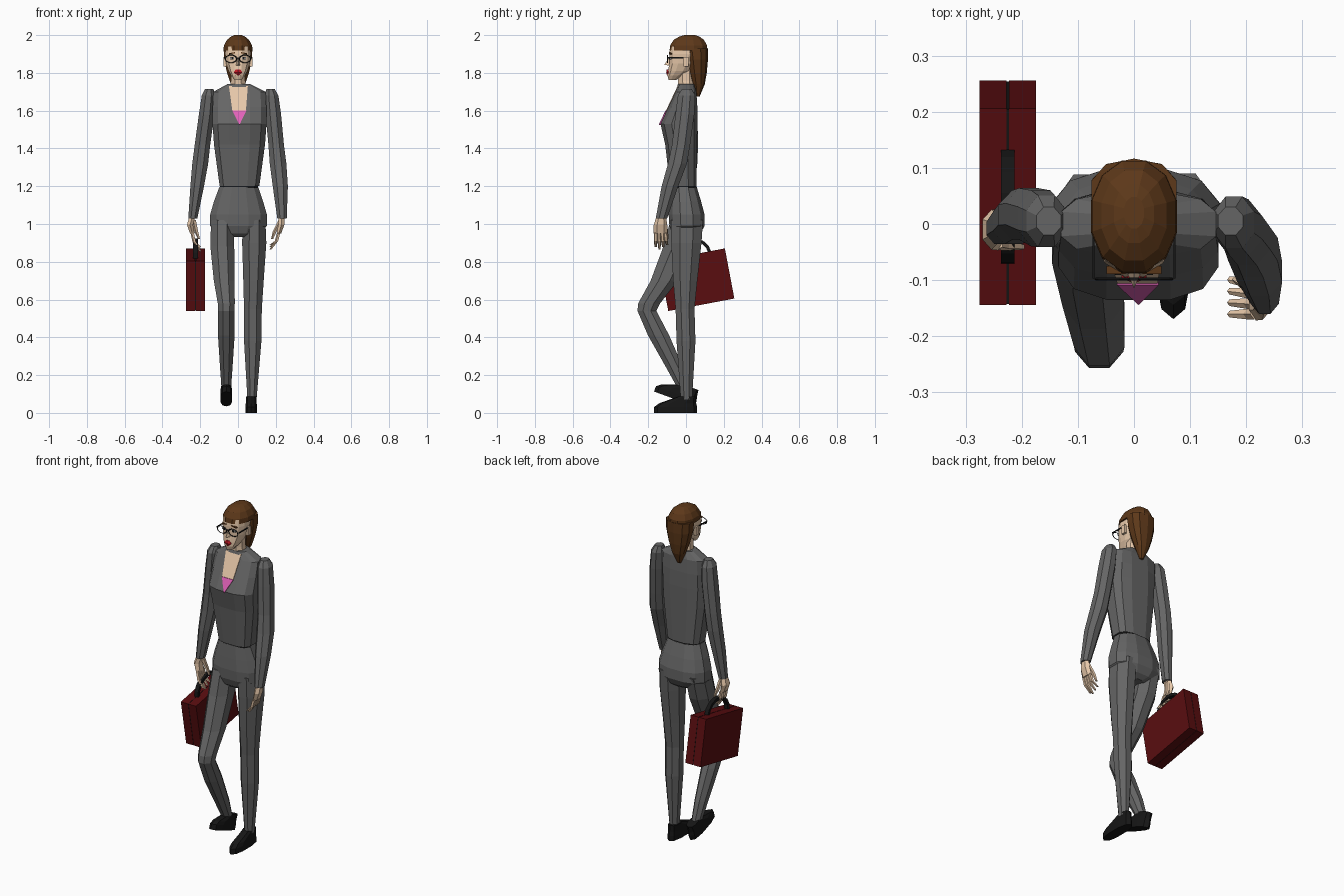
import bpy, bmesh, math
from mathutils import Vector


def material(name, r, g, b):
    m = bpy.data.materials.new(name)
    m.diffuse_color = (r, g, b, 1)
    return m


SUIT = material("suit_grey", .13, .13, .13)
SKIN = material("skin", .80, .58, .40)
HAIR = material("hair_brown", .11, .04, .01)
BLACK = material("black", .008, .008, .008)
WINE = material("case_red", .10, .004, .005)
PINK = material("pink", .75, .12, .48)
RED = material("lip_red", .55, .01, .02)
WHITE = material("white", .8, .8, .8)


def finish(name, bm, mat):
    bmesh.ops.recalc_face_normals(bm, faces=bm.faces[:])
    me = bpy.data.meshes.new(name)
    bm.to_mesh(me)
    bm.free()
    ob = bpy.data.objects.new(name, me)
    bpy.context.collection.objects.link(ob)
    me.materials.append(mat)
    return ob


def loft(name, rings, mat, n=8, p=1.0):
    """Skin horizontal rings (cx, cy, z, rx, ry); p < 1 makes them boxier."""
    bm = bmesh.new()
    k = math.cos(math.pi / n) ** p
    loops = []
    for cx, cy, z, rx, ry in rings:
        loop = []
        for i in range(n):
            a = 2 * math.pi * (i + .5) / n
            c, s = math.cos(a), math.sin(a)
            loop.append(bm.verts.new((cx + rx * math.copysign(abs(c) ** p, c) / k,
                                      cy + ry * math.copysign(abs(s) ** p, s) / k, z)))
        loops.append(loop)
    for a, b in zip(loops, loops[1:]):
        for i in range(n):
            j = (i + 1) % n
            bm.faces.new((a[i], a[j], b[j], b[i]))
    bm.faces.new(loops[0])
    bm.faces.new(loops[-1])
    return finish(name, bm, mat)


def box(name, loc, dims, mat, rot=(0, 0, 0)):
    bm = bmesh.new()
    bmesh.ops.create_cube(bm, size=1)
    bmesh.ops.scale(bm, vec=dims, verts=bm.verts[:])
    ob = finish(name, bm, mat)
    ob.location, ob.rotation_euler = loc, rot
    return ob


def plate(name, pts, mat):
    """Thin chest panel following the sloped front of the jacket."""
    bm = bmesh.new()
    f = bm.faces.new([bm.verts.new((x, -.135 + (z - 1.53) * .47 - off, z)) for x, z, off in pts])
    ext = bmesh.ops.extrude_face_region(bm, geom=[f])
    bmesh.ops.translate(bm, vec=(0, .015, 0),
                        verts=[v for v in ext["geom"] if isinstance(v, bmesh.types.BMVert)])
    return finish(name, bm, mat)


# Jacket, blouse and trousers seat
loft("jacket", [(.008, -.015, 1.20, .105, .070), (.008, -.026, 1.42, .135, .084),
                (.008, -.037, 1.53, .143, .098), (.008, -.0165, 1.62, .142, .0765),
                (.008, 0, 1.70, .138, .055), (.005, 0, 1.74, .062, .043)], SUIT, 12, .7)
plate("chest_skin", [(-.048, 1.73, .004), (.052, 1.73, .004), (.042, 1.60, .004),
                     (.008, 1.53, .004), (-.03, 1.60, .004)], SKIN)
plate("blouse", [(-.03, 1.60, .007), (.044, 1.60, .007), (.008, 1.525, .007)], PINK)
loft("belt", [(.006, -.013, 1.19, .101, .068), (.006, -.013, 1.202, .101, .068)], BLACK, 12, .7)
loft("hips", [(.004, -.013, 1.195, .103, .070), (.003, -.004, 1.12, .130, .084),
              (.003, .003, 1.05, .150, .095), (.003, .005, .99, .150, .093),
              (.003, .002, .95, .115, .075), (.003, 0, .93, .05, .05)], SUIT, 12, .8)

# Legs: the left is straight, the right is bent in mid step
loft("left_leg", [(.085, .005, 1.02, .060, .085), (.086, .002, .90, .064, .080),
                  (.082, -.004, .70, .054, .064), (.079, -.005, .55, .047, .050),
                  (.078, .0, .38, .046, .050), (.074, .002, .07, .024, .030)], SUIT, 8)
loft("right_leg", [(-.083, .003, 1.02, .060, .085), (-.083, -.035, .88, .063, .085),
                   (-.073, -.115, .70, .055, .072), (-.062, -.195, .58, .045, .058),
                   (-.062, -.207, .54, .043, .050), (-.062, -.145, .41, .044, .056),
                   (-.062, -.06, .24, .033, .045), (-.062, -.003, .11, .024, .030)], SUIT, 8)

# Shoes
shoe = [(0, -.055, 0, .031, .110), (0, -.055, .03, .031, .110),
        (0, -.045, .05, .029, .095), (0, .005, .088, .027, .042)]
for name, loc, tilt in (("left_shoe", (.07, 0, 0), 0), ("right_shoe", (-.062, -.01, .055), -20)):
    s = loft(name, shoe, BLACK, 10, .8)
    s.location = loc
    s.rotation_euler.x = math.radians(tilt)

# Sleeves
loft("right_sleeve", [(-.152, .005, 1.715, .022, .025), (-.156, .005, 1.68, .036, .046),
                      (-.166, .010, 1.58, .041, .050), (-.188, .018, 1.42, .041, .046),
                      (-.200, .016, 1.32, .042, .044), (-.216, .004, 1.20, .036, .040),
                      (-.239, -.008, 1.03, .024, .028)], SUIT, 8)
loft("left_sleeve", [(.172, .005, 1.715, .022, .025), (.178, .003, 1.68, .036, .046),
                     (.187, -.006, 1.58, .041, .050), (.202, -.026, 1.42, .041, .048),
                     (.212, -.045, 1.32, .044, .050), (.224, -.085, 1.20, .040, .044),
                     (.233, -.130, 1.03, .025, .030)], SUIT, 8)


# Hands: palm, four fingers and a thumb
def hand(name, wrist, side, mid, tip):
    w, m, t = Vector(wrist), Vector(mid), Vector(tip)
    loft(name + "_palm", [(w.x, w.y, w.z, .016, .020), (m.x + side * .012, m.y, m.z + .04, .016, .031),
                          (m.x, m.y, m.z - .005, .012, .032)], SKIN, 6)
    for i in range(4):
        dy = (i - 1.5) * .017
        k = (m + t) / 2 + Vector((side * .010, dy * 1.1, 0))
        e = .012 * abs(i - 1)
        loft(f"{name}_finger_{i + 1}", [(m.x, m.y + dy, m.z, .008, .008), (k.x, k.y, k.z, .008, .008),
                                        (t.x, t.y + dy * 1.2, t.z + e, .005, .005)], SKIN, 5)
    loft(name + "_thumb", [(w.x - side * .005, w.y + .012, w.z - .03, .011, .011),
                           (m.x - side * .022, m.y + .03, m.z + .005, .009, .009),
                           (m.x - side * .036, m.y + .036, m.z - .035, .005, .005)], SKIN, 5)


hand("left_hand", (.233, -.13, 1.05), 1, (.217, -.135, .955), (.172, -.13, .865))
hand("right_hand", (-.239, -.008, 1.05), -1, (-.242, -.01, .955), (-.200, -.01, .855))

# Neck and head
loft("neck", [(.003, .005, 1.69, .046, .045), (0, .0, 1.76, .038, .043), (0, 0, 1.83, .038, .045)], SKIN, 8)
loft("head", [(0, -.072, 1.762, .018, .020), (0, -.055, 1.785, .036, .043),
              (0, -.035, 1.81, .050, .060), (0, -.018, 1.85, .063, .070),
              (0, -.010, 1.90, .068, .078), (0, -.005, 1.94, .066, .078),
              (0, 0, 1.97, .045, .05)], SKIN, 12, .85)
loft("hair_back", [(0, .062, 1.675, .010, .010), (0, .066, 1.74, .038, .032), (0, .063, 1.80, .058, .045),
                   (0, .059, 1.87, .074, .055), (0, .054, 1.93, .076, .060)], HAIR, 10, .85)
loft("hair_top", [(0, .013, 1.918, .0765, .100), (0, .014, 1.945, .075, .098),
                  (0, .015, 1.975, .058, .080), (0, .018, 1.993, .036, .052),
                  (0, .02, 2.0, .018, .028)], HAIR, 12, .95)

# Face
bm = bmesh.new()
nose = [bm.verts.new(v) for v in ((0, -.082, 1.89), (-.013, -.085, 1.838), (.013, -.085, 1.838), (0, -.115, 1.843))]
for a, b, c in ((0, 1, 3), (0, 3, 2), (1, 2, 3), (0, 2, 1)):
    bm.faces.new((nose[a], nose[b], nose[c]))
finish("nose", bm, SKIN)
loft("lips", [(0, -.086, 1.786, .010, .012), (0, -.090, 1.803, .022, .013),
              (0, -.088, 1.818, .012, .012)], RED, 6)
for sx, side in ((-1, "right"), (1, "left")):
    box(side + "_eye", (sx * .029, -.079, 1.878), (.026, .018, .012), WHITE)
    box(side + "_pupil", (sx * .029, -.082, 1.878), (.010, .018, .012), BLACK)
    box(side + "_eyebrow", (sx * .032, -.082, 1.904), (.034, .014, .006), HAIR, (0, sx * .2, 0))
    box(side + "_ear", (sx * .069, .0, 1.86), (.014, .026, .05), SKIN)
    # Glasses
    bpy.ops.mesh.primitive_torus_add(major_segments=10, minor_segments=4, major_radius=.028,
                                     minor_radius=.003, location=(sx * .037, -.098, 1.874),
                                     rotation=(math.pi / 2, 0, 0))
    rim = bpy.context.object
    rim.name = side + "_glasses_rim"
    rim.scale = (1.1, .75, 1)
    rim.data.materials.append(BLACK)
    box(side + "_glasses_arm", (sx * .072, -.045, 1.88), (.004, .105, .006), BLACK)
box("glasses_bridge", (0, -.098, 1.88), (.018, .005, .005), BLACK)

# Briefcase: body halves, seam and arched handle, all tilted together
root = bpy.data.objects.new("briefcase", None)
root.hide_render = True
bpy.context.collection.objects.link(root)
parts = [box(f"case_half_{i}", (sx * .026, 0, 0), (.048, .356, .27), WINE) for i, sx in enumerate((-1, 1))]
parts.append(box("case_seam", (0, 0, 0), (.006, .353, .267), BLACK))
bm = bmesh.new()
prev = first = None
for i in range(9):
    a = math.pi * i / 8
    c, s = math.cos(a), math.sin(a)
    sec = [bm.verts.new((x, c * (.095 + r), .13 + s * (.083 + r)))
           for x, r in ((-.012, -.008), (.012, -.008), (.012, .009), (-.012, .009))]
    if prev:
        for j in range(4):
            bm.faces.new((prev[j], prev[(j + 1) % 4], sec[(j + 1) % 4], sec[j]))
    first = first or sec
    prev = sec
bm.faces.new(first)
bm.faces.new(prev)
parts.append(finish("case_handle", bm, BLACK))
for ob in parts:
    ob.parent = root
root.location = (-.225, .056, .705)
root.rotation_euler.x = math.radians(10.7)
